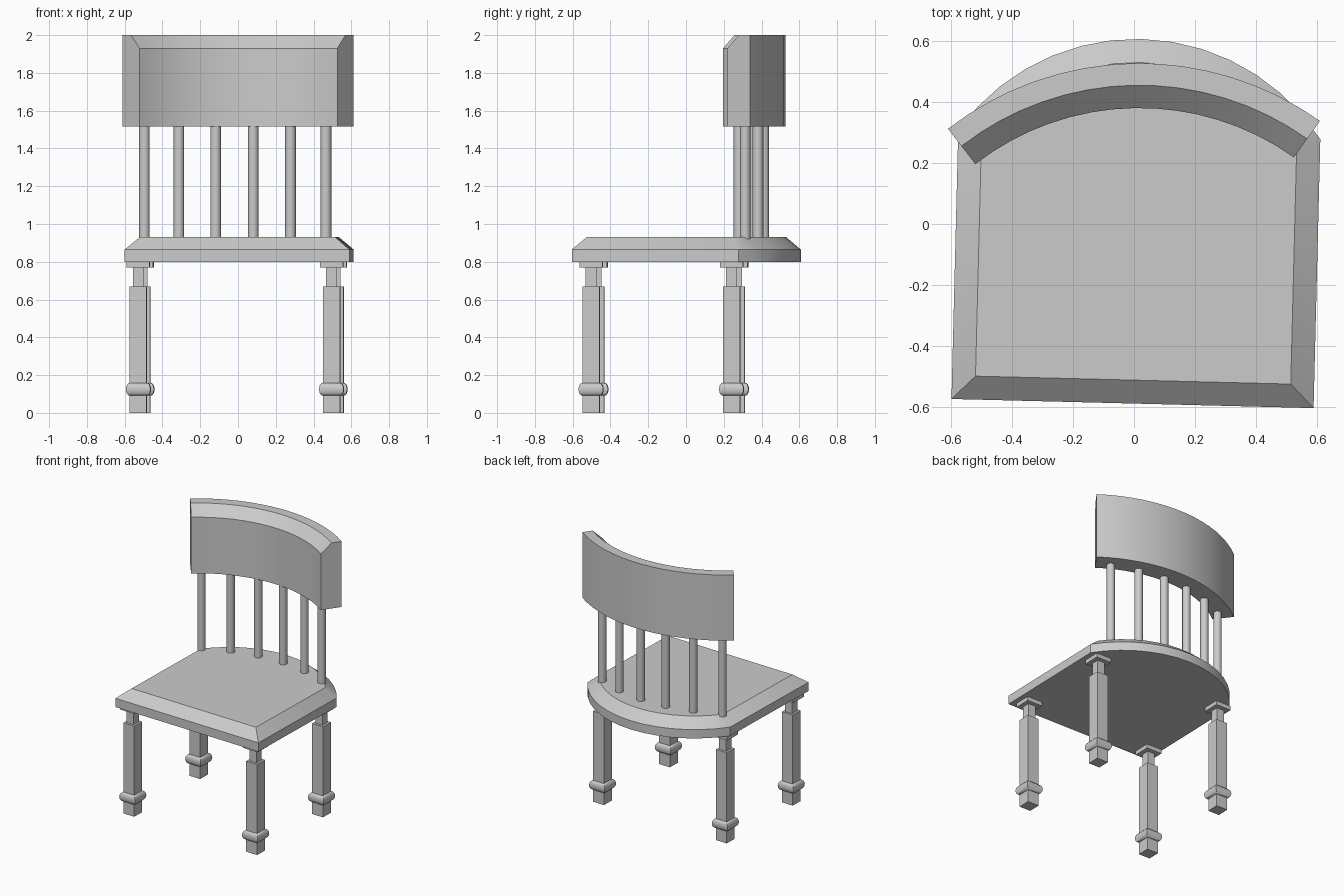
import bpy, bmesh
from math import sin, cos, pi, radians, asin
from mathutils import Vector, Matrix

cube = bpy.data.objects.get("Cube")
if cube:
    bpy.data.objects.remove(cube, do_unlink=True)

grey = bpy.data.materials.new("plain_grey")
grey.use_nodes = True
colour = (0.6, 0.6, 0.6, 1)
grey.diffuse_color = colour
grey.node_tree.nodes["Principled BSDF"].inputs["Base Color"].default_value = colour


def loft(name, rings):
    """Skin a list of closed rings and cap both ends."""
    bm = bmesh.new()
    loops = [[bm.verts.new(p) for p in ring] for ring in rings]
    count = len(loops[0])
    for low, high in zip(loops, loops[1:]):
        for i in range(count):
            j = (i + 1) % count
            bm.faces.new((low[i], low[j], high[j], high[i]))
    bm.faces.new(loops[0])
    bm.faces.new(loops[-1])
    bmesh.ops.recalc_face_normals(bm, faces=bm.faces)
    mesh = bpy.data.meshes.new(name)
    bm.to_mesh(mesh)
    bm.free()
    mesh.materials.append(grey)
    obj = bpy.data.objects.new(name, mesh)
    bpy.context.collection.objects.link(obj)
    bpy.ops.object.select_all(action="DESELECT")
    obj.select_set(True)
    bpy.context.view_layer.objects.active = obj
    bpy.ops.object.shade_smooth_by_angle(angle=radians(30))
    return obj


def inset(outline, d):
    """Mitred inward offset of a counter-clockwise outline."""
    result = []
    for i, p in enumerate(outline):
        a = (p - outline[i - 1]).normalized()
        b = (outline[(i + 1) % len(outline)] - p).normalized()
        na, nb = Vector((-a.y, a.x)), Vector((-b.y, b.x))
        result.append(p + (na + nb) * d / (1 + na.dot(nb)))
    return result


# Seat and legs share a slight turn about the vertical
turn = Matrix.Translation((0.01, 0, 0)) @ Matrix.Rotation(radians(-1.44), 4, "Z")

# Seat: square front, round back, chamfered top edge
half, radius, centre_y = 0.595, 0.72, -0.112
sweep = asin(half / radius)
steps = 14
outline = [Vector((-half, -0.59)), Vector((half, -0.59))]
for i in range(steps + 1):
    t = sweep - 2 * sweep * i / steps
    outline.append(Vector((radius * sin(t), centre_y + radius * cos(t))))
top = inset(outline, 0.077)
seat = loft("seat", [[(p.x, p.y, z) for p in ring] for ring, z in
                     ((outline, 0.80), (outline, 0.865), (top, 0.93))])
seat.matrix_world = turn

# Legs: square shaft with a rounded collar, narrow neck and top plate
collar = [(0.125 - 0.034 * cos(pi * i / 8), 0.045 + 0.02 * sin(pi * i / 8)) for i in range(9)]
profile = [(0, 0.045), *collar, (0.67, 0.045), (0.67, 0.029), (0.77, 0.029),
           (0.77, 0.061), (0.80, 0.061)]
for depth, y in (("front", -0.49), ("back", 0.254)):
    for side, x in (("right", -0.525), ("left", 0.498)):
        leg = loft(f"{depth}_{side}_leg",
                   [[(-h, -h, z), (h, -h, z), (h, h, z), (-h, h, z)] for z, h in profile])
        leg.matrix_world = turn @ Matrix.Translation((x, y, 0))

# Top rail: curved board with a chamfered front top edge
section = [(0.878, 1.515), (1.025, 1.515), (1.025, 2.0), (0.953, 2.0), (0.878, 1.93)]
rings = []
for i in range(17):
    t = radians(-37.8 + 73.2 * i / 16)
    rings.append([(0.017 + r * sin(t), -0.497 + r * cos(t), z) for r, z in section])
loft("top_rail", rings)

# Spindles between seat and rail, along a shallow arc
for n in range(6):
    t = radians(-29.2 + 10.9 * n)
    x, y = 0.017 + 1.05 * sin(t), -0.636 + 1.05 * cos(t)
    circle = [(x + 0.028 * cos(pi * k / 8), y + 0.028 * sin(pi * k / 8)) for k in range(16)]
    loft(f"spindle_{n + 1}", [[(px, py, z) for px, py in circle] for z in (0.92, 1.52)])
